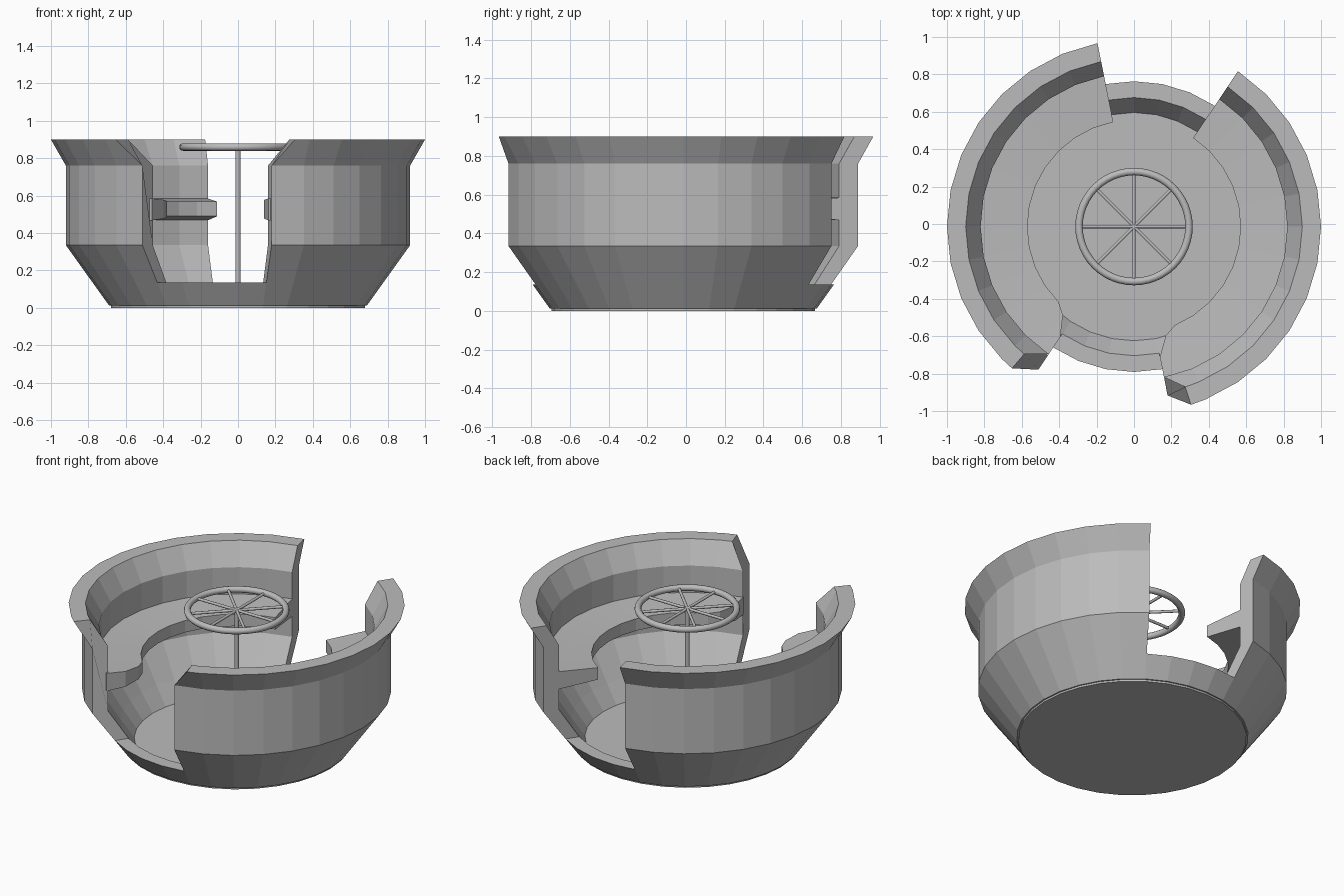
import bpy, bmesh
from math import radians, cos, sin, pi
from mathutils import Vector

cube = bpy.data.objects.get("Cube")
if cube:
    bpy.data.objects.remove(cube)

CENTRE_Y = -0.014
SEGMENTS = 32
STEP = 360 / SEGMENTS

grey = bpy.data.materials.new("plain_grey")
grey.use_nodes = True
grey.diffuse_color = (0.5, 0.5, 0.5, 1)
grey.node_tree.nodes["Principled BSDF"].inputs["Base Color"].default_value = grey.diffuse_color


def polar(r, degrees, z):
    a = radians(degrees)
    return Vector((r * cos(a), r * sin(a) + CENTRE_Y, z))


def finish(name, bm):
    bmesh.ops.recalc_face_normals(bm, faces=bm.faces)
    mesh = bpy.data.meshes.new(name)
    bm.to_mesh(mesh)
    bm.free()
    mesh.materials.append(grey)
    obj = bpy.data.objects.new(name, mesh)
    bpy.context.collection.objects.link(obj)
    return obj


# Cup: one revolved shell whose wall is left out at the two doorways
PROFILE = [(0.68, 0), (0.68, 0.012), (0.689, 0.012), (0.777, 0.135),
           (0.92, 0.335), (0.92, 0.76), (1.0, 0.9), (0.9, 0.9),
           (0.82, 0.76), (0.82, 0.335), (0.69, 0.135), (0.61, 0.02)]
SILL_OUT, SILL_IN = 3, 10
DOOR_SEGMENTS = set(range(5, 9)) | set(range(21, 25))
RIM_SLANT = {21: -7, 25: 6.5}     # front doorway widens at the rim


def build_cup():
    bm = bmesh.new()
    rings = []
    for i in range(SEGMENTS):
        ring = []
        for r, z in PROFILE:
            slant = RIM_SLANT.get(i, 0) if z == 0.9 else 0
            ring.append(bm.verts.new(polar(r, i * STEP + slant, z)))
        rings.append(ring)
    last = len(PROFILE) - 1
    for i in range(SEGMENTS):
        a, b = rings[i], rings[(i + 1) % SEGMENTS]
        is_door = i in DOOR_SEGMENTS
        for j in range(last):
            if is_door and SILL_OUT <= j < SILL_IN:
                continue
            bm.faces.new((a[j], a[j + 1], b[j + 1], b[j]))
        if is_door:
            bm.faces.new((a[SILL_OUT], a[SILL_IN], b[SILL_IN], b[SILL_OUT]))
        # End face of the wall where a doorway starts or stops
        if is_door != ((i - 1) % SEGMENTS in DOOR_SEGMENTS):
            bm.faces.new(a[SILL_OUT:SILL_IN + 1])
    bm.faces.new([ring[0] for ring in rings])
    bm.faces.new([ring[last] for ring in rings])
    finish("cup", bm)


# Benches: tapered slabs along each wall, cut back beside the front doorway
def build_bench(name, start, end, front_at_end):
    stations = [(i * STEP, 0.57) for i in range(start, end + 1)]
    if front_at_end:
        stations[-1:] = [(end * STEP - 5, 0.607), (end * STEP, 0.71)]
    else:
        stations[:1] = [(start * STEP, 0.71), (start * STEP + 5, 0.607)]
    bm = bmesh.new()
    rings = []
    for angle, r_in in stations:
        t = (r_in - 0.57) / 0.25
        rings.append([bm.verts.new(polar(r, angle, z)) for r, z in (
            (0.83, 0.585), (r_in, 0.568 + 0.017 * t),
            (r_in, 0.49 - 0.022 * t), (0.83, 0.468))])
    for a, b in zip(rings, rings[1:]):
        for j in range(4):
            k = (j + 1) % 4
            bm.faces.new((a[j], a[k], b[k], b[j]))
    bm.faces.new(rings[0])
    bm.faces.new(rings[-1])
    finish(name, bm)


# Round bars for the pole and the spokes
def rod(name, start, end, radius):
    axis = end - start
    bpy.ops.mesh.primitive_cylinder_add(vertices=12, radius=radius, depth=axis.length,
                                        location=(start + end) / 2)
    obj = bpy.context.object
    obj.name = name
    obj.rotation_euler = axis.to_track_quat('Z', 'Y').to_euler()
    obj.data.materials.append(grey)
    bpy.ops.object.shade_smooth_by_angle(angle=radians(40))


build_cup()
build_bench("right_bench", 9, 21, True)
build_bench("left_bench", 25, 37, False)

# Turning wheel
WHEEL_Z = 0.86
hub = Vector((0, CENTRE_Y, WHEEL_Z))
rod("wheel_pole", Vector((0, CENTRE_Y, 0.015)), hub, 0.014)
bpy.ops.mesh.primitive_torus_add(major_segments=48, minor_segments=12, major_radius=0.294,
                                 minor_radius=0.02, location=hub)
ring = bpy.context.object
ring.name = "wheel_ring"
ring.data.materials.append(grey)
bpy.ops.object.shade_smooth_by_angle(angle=radians(60))
for i in range(4):
    rod(f"wheel_spoke_{i + 1}", polar(0.29, i * 45, WHEEL_Z),
        polar(0.29, i * 45 + 180, WHEEL_Z), 0.009)
